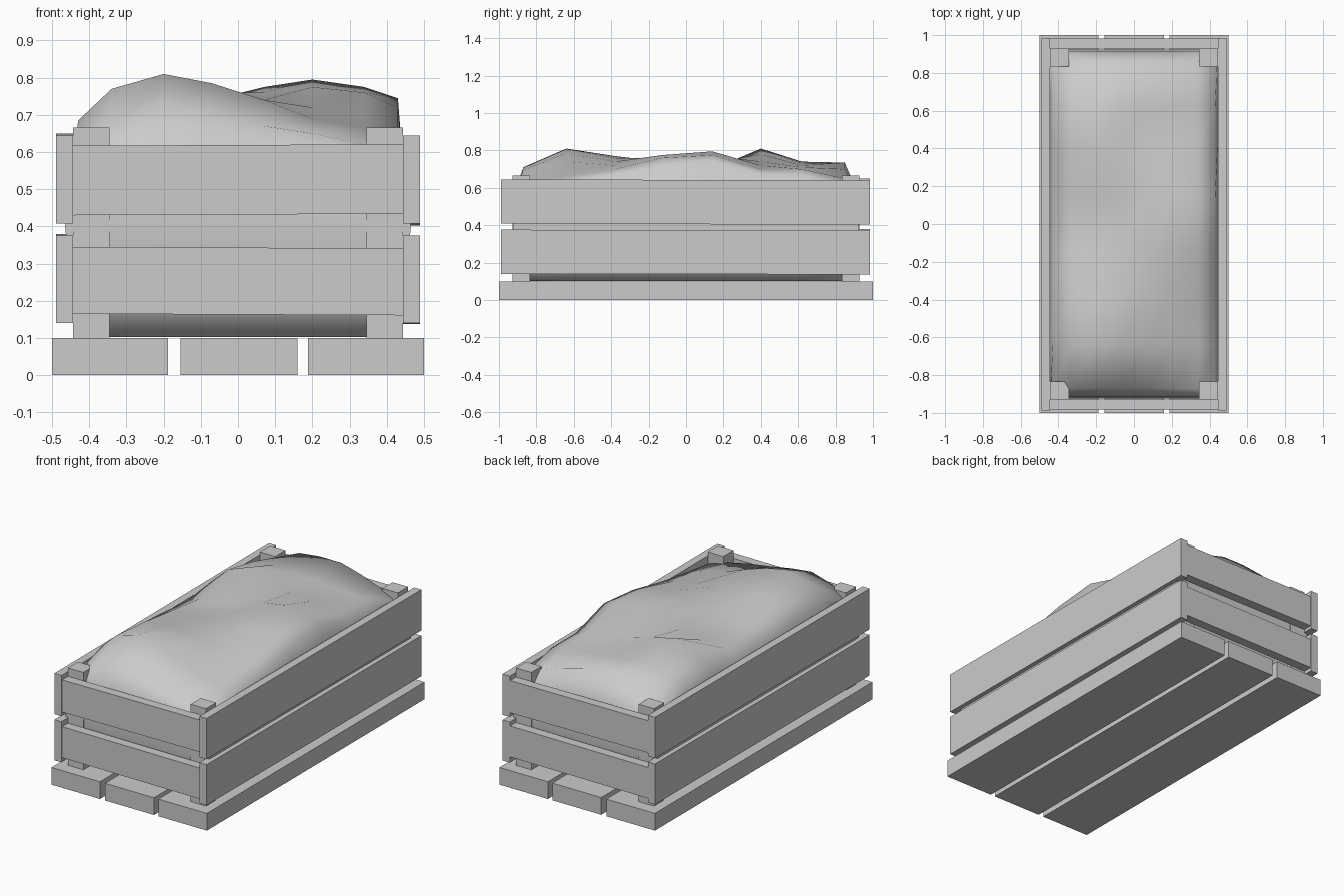
import bpy, bmesh
from math import radians

if "Cube" in bpy.data.objects:
    bpy.data.objects.remove(bpy.data.objects["Cube"])


def make(name, verts, faces):
    me = bpy.data.meshes.new(name)
    bm = bmesh.new()
    vs = [bm.verts.new(v) for v in verts]
    for f in faces:
        bm.faces.new([vs[i] for i in f])
    bmesh.ops.recalc_face_normals(bm, faces=bm.faces)
    bm.to_mesh(me)
    bm.free()
    ob = bpy.data.objects.new(name, me)
    bpy.context.collection.objects.link(ob)
    return ob


def board(name, x, y, z, tilt=0.0, axis=0):
    """Box from ranges; tilt raises the far end along the given axis."""
    verts = []
    for k in range(2):
        for j in range(2):
            for i in range(2):
                lift = tilt * (i, j)[axis]
                verts.append((x[i], y[j], z[k] + lift))
    return make(name, verts, [(0, 2, 3, 1), (4, 5, 7, 6), (0, 1, 5, 4),
                              (2, 6, 7, 3), (0, 4, 6, 2), (1, 3, 7, 5)])


# Floor planks
for n, x in enumerate([(-0.5, -0.188), (-0.155, 0.16), (0.188, 0.5)]):
    board(f"floor_plank_{n}", x, (-1, 1), (0, 0.1))

# Corner posts
for sx in (-1, 1):
    for sy in (-1, 1):
        board(f"corner_post_{sx}_{sy}", sorted((sx * 0.345, sx * 0.444)),
              sorted((sy * 0.835, sy * 0.928)), (0.1, 0.666))

# Long side boards and short end boards, two rows each
for s in (-1, 1):
    xr = sorted((s * 0.444, s * 0.49))
    board(f"side_board_low_{s}", xr, (-0.988, 0.985), (0.14, 0.376), -0.003 * s, 1)
    board(f"side_board_high_{s}", xr, (-0.988, 0.985), (0.408, 0.645), -0.005 * s, 1)
    yr = sorted((s * 0.928, s * 0.982))
    board(f"end_board_low_{s}", (-0.444, 0.444), yr, (0.165, 0.345), 0.004 * s, 0)
    board(f"end_board_high_{s}", (-0.444, 0.444), yr, (0.43, 0.617), -0.004 * s, 0)

# Lumpy filling: top height grid, then rings going down the sides
xs = [-0.43, -0.34, -0.2, -0.07, 0.07, 0.2, 0.34, 0.43]
ys = [-0.87, -0.64, -0.38, -0.13, 0.14, 0.4, 0.62, 0.85]
heights = [
    [.61, .67, .71, .695, .67, .65, .62, .60],
    [.685, .77, .81, .785, .74, .69, .665, .63],
    [.68, .75, .77, .76, .74, .72, .70, .67],
    [.67, .72, .735, .74, .76, .775, .76, .72],
    [.65, .69, .70, .73, .775, .795, .775, .745],
    [.68, .76, .81, .78, .74, .72, .70, .67],
    [.67, .72, .74, .73, .72, .71, .70, .67],
    [.61, .65, .72, .735, .735, .70, .65, .61]]
N = 8
verts = [(xs[i], ys[j], heights[j][i]) for j in range(N) for i in range(N)]
faces = [(j * N + i, j * N + i + 1, (j + 1) * N + i + 1, (j + 1) * N + i)
         for j in range(N - 1) for i in range(N - 1)]
rim = ([i for i in range(N)] + [j * N + N - 1 for j in range(1, N)]
       + [(N - 1) * N + i for i in range(N - 2, -1, -1)]
       + [j * N for j in range(N - 2, 0, -1)])
base = [verts[r] for r in rim]
prev = rim
for hx, hy, z in [(0.443, 0.915, 0.58), (0.465, 0.925, 0.40),
                  (0.445, 0.91, 0.20), (0.40, 0.86, 0.102)]:
    ring = []
    for x, y, _ in base:
        ring.append(len(verts))
        verts.append((x * hx / 0.43, y * hy / (0.87 if y < 0 else 0.85), z))
    m = len(ring)
    faces += [(prev[k], prev[(k + 1) % m], ring[(k + 1) % m], ring[k])
              for k in range(m)]
    prev = ring
faces.append(tuple(prev))
fill = make("filling", verts, faces)
bpy.context.view_layer.objects.active = fill
fill.select_set(True)
bpy.ops.object.shade_smooth_by_angle(angle=radians(75))
